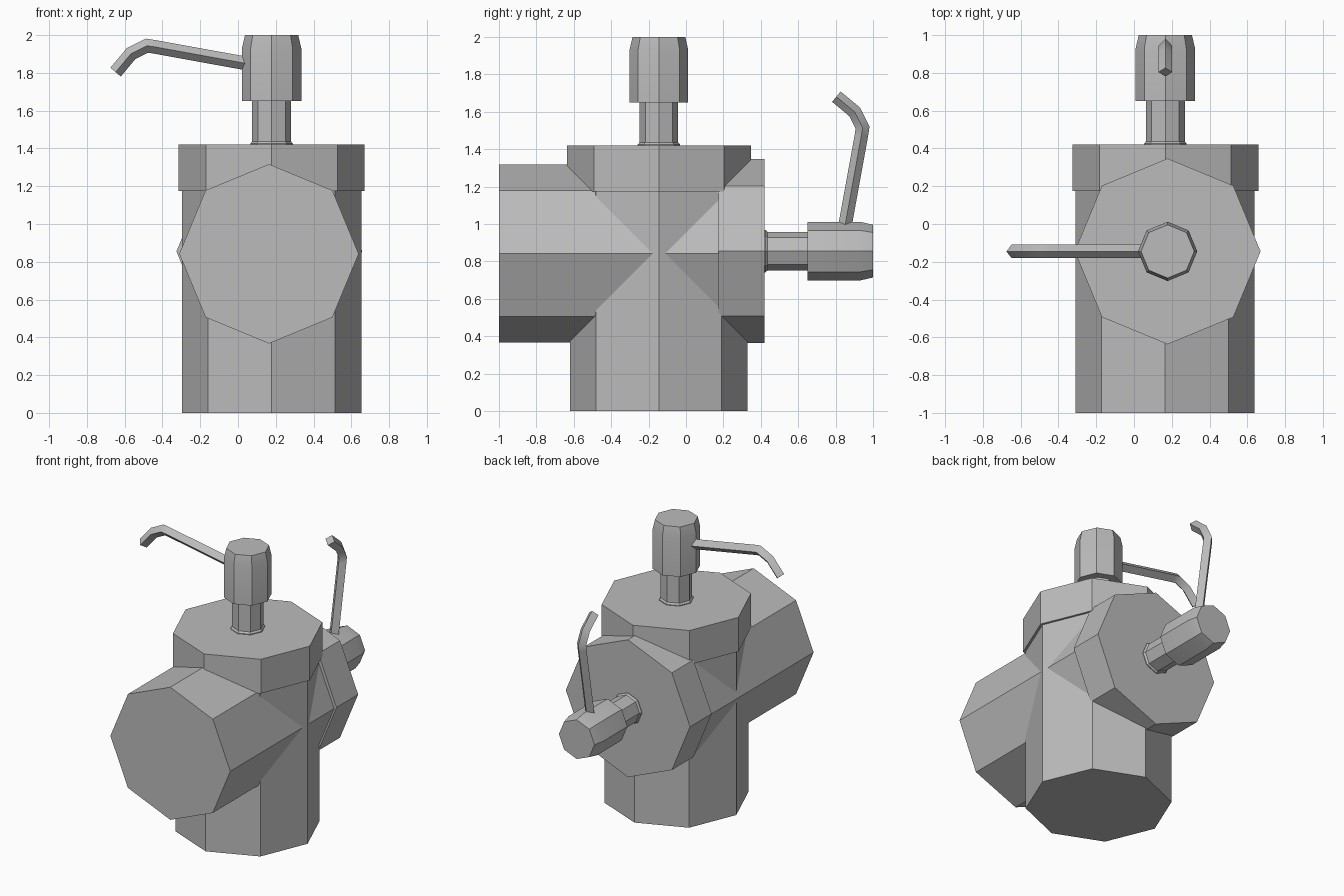
import bpy, bmesh, math
from mathutils import Matrix, Vector

cube = bpy.data.objects.get("Cube")
if cube:
    bpy.data.objects.remove(cube, do_unlink=True)

SIDES = 8

grey = bpy.data.materials.new("plain_grey")
grey.use_nodes = True
grey.diffuse_color = (0.5, 0.5, 0.5, 1)
grey.node_tree.nodes["Principled BSDF"].inputs["Base Color"].default_value = (0.5, 0.5, 0.5, 1)


def loft(name, rings, matrix):
    """Skin a stack of point rings, cap both ends and place the result."""
    bm = bmesh.new()
    loops = [[bm.verts.new(p) for p in ring] for ring in rings]
    n = len(loops[0])
    for a, b in zip(loops, loops[1:]):
        for i in range(n):
            j = (i + 1) % n
            bm.faces.new((a[i], a[j], b[j], b[i]))
    bm.faces.new(loops[0][::-1])
    bm.faces.new(loops[-1])
    bmesh.ops.recalc_face_normals(bm, faces=bm.faces)
    mesh = bpy.data.meshes.new(name)
    bm.to_mesh(mesh)
    bm.free()
    mesh.materials.append(grey)
    ob = bpy.data.objects.new(name, mesh)
    ob.matrix_world = matrix
    bpy.context.collection.objects.link(ob)
    bpy.ops.object.select_all(action='DESELECT')
    ob.select_set(True)
    bpy.context.view_layer.objects.active = ob
    bpy.ops.object.shade_smooth_by_angle(angle=math.radians(30))
    return ob


def turned(name, profile, matrix, shift=(0, 0)):
    """Eight-sided turned part from (radius, height) pairs."""
    turns = [math.tau * i / SIDES for i in range(SIDES)]
    rings = [[(shift[0] + r * math.cos(t), shift[1] + r * math.sin(t), z)
              for t in turns] for r, z in profile]
    return loft(name, rings, matrix)


def spout(name, path, radius, matrix):
    """Diamond-section rod swept along a path in the local xz plane."""
    pts = [Vector((x, 0, z)) for x, z in path]
    side = Vector((0, 1, 0))
    rings = []
    for i, p in enumerate(pts):
        before = (p - pts[i - 1]).normalized() if i else None
        after = (pts[i + 1] - p).normalized() if i < len(pts) - 1 else None
        before, after = before or after, after or before
        tangent = (before + after).normalized()
        up = tangent.cross(side) * (radius / tangent.dot(before))
        rings.append([p + up, p + side * radius, p - up, p - side * radius])
    return loft(name, rings, matrix)


def dispenser(prefix, matrix, body_shift):
    turned(prefix + "_body", [(0.475, 0), (0.475, 1.19)], matrix, body_shift)
    turned(prefix + "_cap", [(0.492, 1.175), (0.492, 1.42)], matrix)
    turned(prefix + "_pump_neck",
           [(0.113, 1.41), (0.113, 1.425), (0.103, 1.437), (0.103, 1.66)], matrix)
    turned(prefix + "_pump_head",
           [(0.157, 1.65), (0.157, 1.93), (0.141, 2.0)], matrix)
    spout(prefix + "_spout",
          [(-0.08, 1.84), (-0.62, 1.938), (-0.66, 1.944), (-0.744, 1.902), (-0.826, 1.804)],
          0.036, matrix)


# Upright dispenser
dispenser("upright", Matrix.Translation((0.178, -0.145, 0)), (0, 0))

# Lying dispenser: its axis runs to the back and its spout points up
lying = Matrix(((0, -1, 0, 0.166), (0, 0, 1, -1), (-1, 0, 0, 0.855), (0, 0, 0, 1)))
dispenser("lying", lying, (0.013, 0.002))
